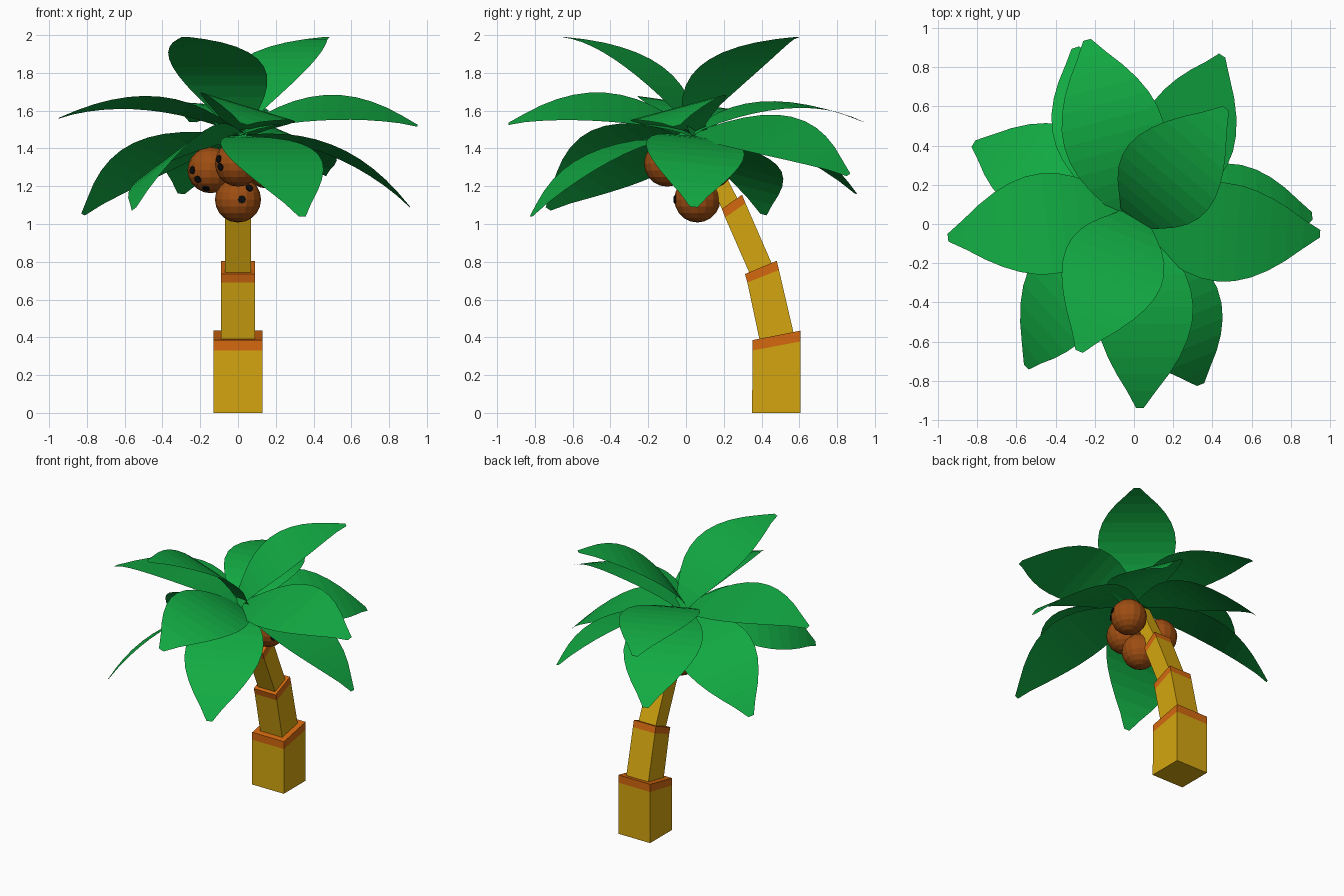
import bpy, bmesh, math
from mathutils import Vector

if "Cube" in bpy.data.objects:
    bpy.data.objects.remove(bpy.data.objects["Cube"])


def material(name, rgb):
    m = bpy.data.materials.new(name)
    m.diffuse_color = (*rgb, 1)
    m.use_nodes = True
    m.node_tree.nodes["Principled BSDF"].inputs["Base Color"].default_value = m.diffuse_color
    return m


YELLOW = material("trunk_yellow", (0.66, 0.38, 0.005))
ORANGE = material("band_orange", (0.66, 0.14, 0.005))
GREEN = material("leaf_green", (0.006, 0.40, 0.055))
BROWN = material("coconut_brown", (0.34, 0.075, 0.006))
BLACK = material("spot_black", (0.004, 0.004, 0.004))


def finish(bm, name, mats):
    me = bpy.data.meshes.new(name)
    bm.to_mesh(me)
    bm.free()
    for m in mats:
        me.materials.append(m)
    ob = bpy.data.objects.new(name, me)
    bpy.context.collection.objects.link(ob)
    return ob


# Trunk: square segments stacked along a lean, each with an orange top band
def trunk_segment(name, half, rows, banded=True):
    """rows: bottom to top, each (front y, front z, back y, back z)"""
    bm = bmesh.new()
    rings = []
    for y0, z0, y1, z1 in rows:
        rings.append([bm.verts.new(p) for p in
                      ((-half, y0, z0), (half, y0, z0), (half, y1, z1), (-half, y1, z1))])
    bm.faces.new(rings[0][::-1])
    top = bm.faces.new(rings[-1])
    top.material_index = int(banded)
    for r in range(len(rings) - 1):
        for i in range(4):
            j = (i + 1) % 4
            f = bm.faces.new((rings[r][i], rings[r][j], rings[r + 1][j], rings[r + 1][i]))
            f.material_index = int(banded and r == len(rings) - 2)
    finish(bm, name, [YELLOW, ORANGE])


trunk_segment("trunk_base", 0.13, [(0.35, 0, 0.605, 0), (0.352, 0.33, 0.605, 0.378), (0.352, 0.385, 0.605, 0.435)])
trunk_segment("trunk_middle", 0.09, [(0.395, 0.36, 0.575, 0.40), (0.325, 0.69, 0.492, 0.757), (0.312, 0.735, 0.48, 0.805)])
trunk_segment("trunk_upper", 0.07, [(0.345, 0.72, 0.463, 0.77), (0.207, 1.035, 0.315, 1.11), (0.19, 1.08, 0.297, 1.155)])
trunk_segment("trunk_neck", 0.045, [(0.195, 1.07, 0.275, 1.13), (0.03, 1.42, 0.10, 1.47)], banded=False)


# Leaves: thin pointed blades, arched along a chord from crown to tip, then rolled
CROWN = Vector((0, 0.03, 1.46))
STEPS = 12


def leaf(name, tip, roll, arch=0.13, width=0.262):
    tip = Vector(tip)
    out = Vector((tip.x - CROWN.x, tip.y - CROWN.y, 0)).normalized()
    base = CROWN - out * 0.04
    chord = tip - base
    d = chord.normalized()
    left = Vector((0, 0, 1)).cross(d).normalized()
    up = d.cross(left)
    r = math.radians(roll)
    side = left * math.cos(r) + up * math.sin(r)
    nor = up * math.cos(r) - left * math.sin(r)
    bm = bmesh.new()
    prev = None
    for i in range(STEPS + 1):
        t = i / STEPS
        w = width * max(math.sin(math.pi * t), 0) ** 0.9
        w = max(w, 0.09 if t < 0.3 else 0.02)
        c = base + chord * t + nor * (arch * 4 * t * (1 - t))
        row = (bm.verts.new(c + side * w), bm.verts.new(c - side * w))
        if prev:
            bm.faces.new((prev[0], prev[1], row[1], row[0]))
        prev = row
    finish(bm, name, [GREEN])


LEAVES = {
    "upright": [((0.47, 0.59, 1.99), 0), ((-0.28, -0.65, 1.99), 0)],
    "level": [((-0.95, -0.07, 1.56), 8), ((0.95, -0.05, 1.52), 15),
              ((-0.24, 0.94, 1.54), 4), ((0.03, -0.94, 1.53), -17)],
    "drooping": [((0.91, 0.04, 1.09), -6), ((0.34, -0.82, 1.04), 0),
                 ((-0.55, -0.73, 1.08), 29), ((-0.82, 0.41, 1.05), 14),
                 ((-0.30, 0.90, 1.16), 2), ((0.45, 0.86, 1.26), 20)],
}
for kind, items in LEAVES.items():
    for n, (tip, roll) in enumerate(items, 1):
        leaf(f"{kind}_leaf_{n}", tip, roll)


# Coconuts with dark spots on the outer side
R = 0.122


def coconut(n, centre, spots):
    c = Vector(centre)
    bm = bmesh.new()
    bmesh.ops.create_uvsphere(bm, u_segments=16, v_segments=10, radius=R)
    finish(bm, f"coconut_{n}", [BROWN]).location = c
    for k, s in enumerate(spots, 1):
        d = Vector(s).normalized()
        bm = bmesh.new()
        bmesh.ops.create_cone(bm, cap_ends=True, segments=8, radius1=0.021, radius2=0.021, depth=0.009)
        ob = finish(bm, f"coconut_{n}_spot_{k}", [BLACK])
        ob.rotation_euler = d.to_track_quat('Z', 'Y').to_euler()
        ob.location = c + d * (R - 0.002)


coconut(1, (0, 0.06, 1.13), [(0.5, -0.7, 0.5), (0.18, -1, 0.0), (0.65, -0.7, -0.02)][:2])
coconut(2, (-0.145, 0.09, 1.285), [(-0.55, -0.7, -0.4), (-0.2, -0.55, -0.8), (-0.8, -0.6, 0.0)])
coconut(3, (0, -0.10, 1.32), [(-0.85, -0.5, 0.2), (-0.75, -0.6, -0.15)])
coconut(4, (0.155, 0.13, 1.31), [(0.9, -0.3, 0.2), (0.8, -0.6, -0.1)])
